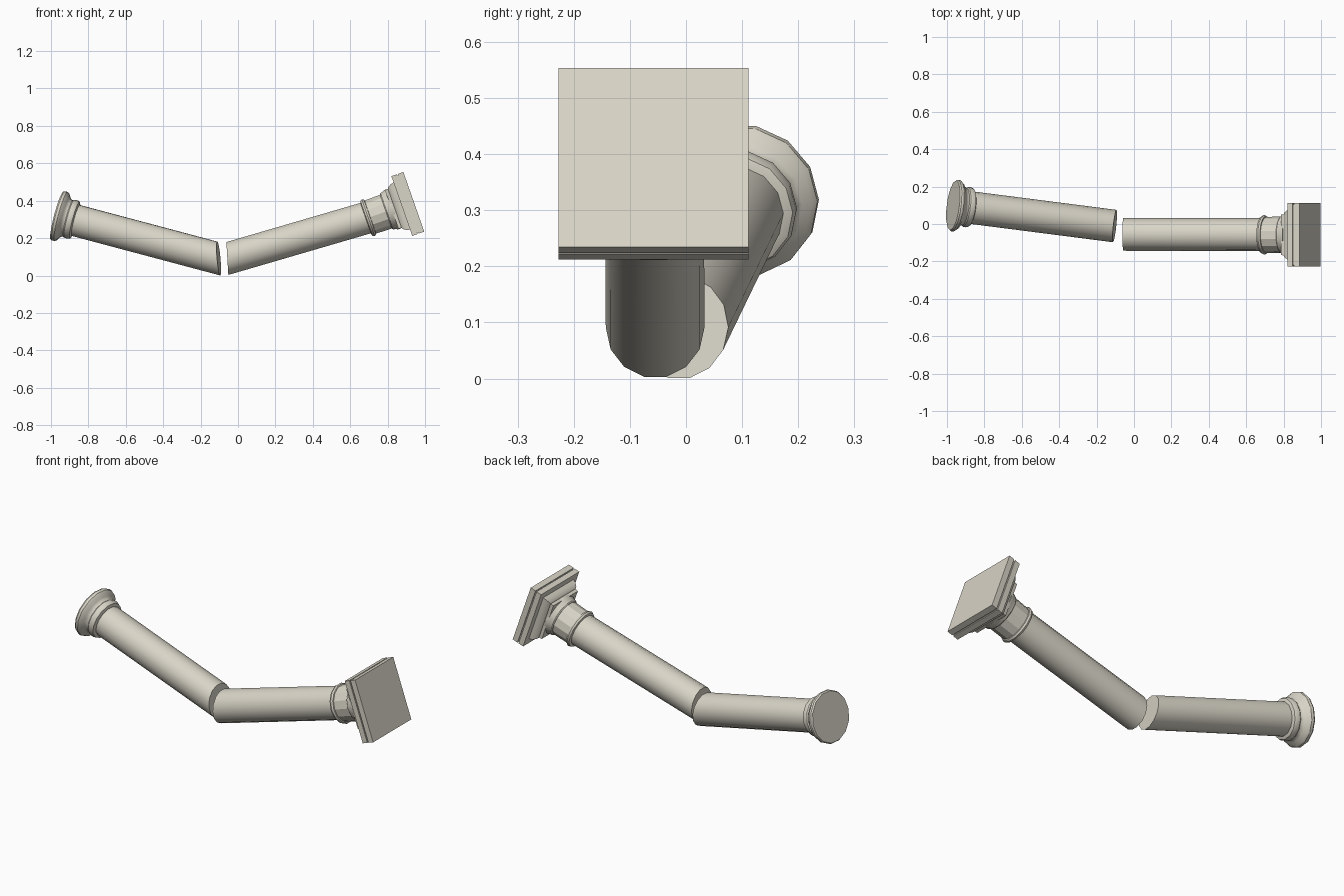
import bpy, bmesh, math
from mathutils import Vector, Matrix

if "Cube" in bpy.data.objects:
    bpy.data.objects.remove(bpy.data.objects["Cube"])

stone = bpy.data.materials.new("warm_stone")
stone.diffuse_color = (0.69, 0.66, 0.57, 1)
stone.use_nodes = True
stone.node_tree.nodes["Principled BSDF"].inputs["Base Color"].default_value = stone.diffuse_color
SIDES = 14


def frame(origin, axis):
    """Local z runs along the column axis, local x stays horizontal."""
    z = Vector(axis).normalized()
    x = Vector((0, 0, 1)).cross(z).normalized()
    y = z.cross(x)
    m = Matrix((x, y, z)).transposed().to_4x4()
    m.translation = Vector(origin)
    return m


def finish(bm, name, mat):
    bmesh.ops.transform(bm, matrix=mat, verts=bm.verts)
    bmesh.ops.recalc_face_normals(bm, faces=bm.faces)
    me = bpy.data.meshes.new(name)
    bm.to_mesh(me)
    bm.free()
    me.materials.append(stone)
    ob = bpy.data.objects.new(name, me)
    bpy.context.collection.objects.link(ob)
    bpy.ops.object.select_all(action='DESELECT')
    ob.select_set(True)
    bpy.context.view_layer.objects.active = ob
    bpy.ops.object.shade_smooth_by_angle(angle=math.radians(32))
    return ob


def loft(bm, profile, sides, phase=0.0):
    """Capped stack of rings from (height, radius) pairs."""
    rings = []
    for t, r in profile:
        rings.append([bm.verts.new((r * math.cos(phase + math.tau * i / sides),
                                    r * math.sin(phase + math.tau * i / sides), t))
                      for i in range(sides)])
    bands = []
    for a, b in zip(rings, rings[1:]):
        bands.append([bm.faces.new((a[i], a[(i + 1) % sides], b[(i + 1) % sides], b[i]))
                      for i in range(sides)])
    bm.faces.new(rings[0][::-1])
    bm.faces.new(rings[-1])
    return bands


def turned(name, mat, profile):
    bm = bmesh.new()
    loft(bm, profile, SIDES)
    return finish(bm, name, mat)


def square(name, mat, profile):
    """Square stack; profile gives (height, half width)."""
    bm = bmesh.new()
    loft(bm, [(t, h * math.sqrt(2)) for t, h in profile], 4, math.pi / 4)
    return finish(bm, name, mat)


def broken_shaft(name, mat, t0, t1, radius, cut_point, cut_normal):
    """Shaft trimmed by the break plane; the side the normal points to is removed."""
    bm = bmesh.new()
    loft(bm, [(t0, radius), (t1, radius)], SIDES)
    inv = mat.inverted()
    res = bmesh.ops.bisect_plane(bm, geom=bm.verts[:] + bm.edges[:] + bm.faces[:],
                                 plane_co=inv @ Vector(cut_point),
                                 plane_no=inv.to_3x3() @ Vector(cut_normal),
                                 clear_outer=True)
    edges = [e for e in res['geom_cut'] if isinstance(e, bmesh.types.BMEdge)]
    bmesh.ops.holes_fill(bm, edges=edges, sides=0)
    return finish(bm, name, mat)


# Lower half of the column: round base and shaft
low_end = Vector((-0.967, 0.1, 0.321))
low_break = Vector((-0.103, -0.011, 0.091))
low = frame(low_end, low_break - low_end)
turned("round_base", low, [(0, .134), (.008, .139), (.022, .138), (.032, .13), (.042, .113),
                           (.052, .104), (.062, .102), (.068, .107), (.085, .108),
                           (.098, .103), (.104, .088)])
broken_shaft("lower_shaft", low, 0.09, 1.0, 0.087, low_break, (1, -.11, .09))

# Upper half of the column: shaft
up_break = Vector((-0.057, -0.055, 0.091))
up_end = Vector((0.71, -0.056, 0.315))
up = frame(up_break, up_end - up_break)
broken_shaft("upper_shaft", up, -0.1, 0.81, 0.088, up_break, (-1, 0, -.06))

# Capital, measured back from the outer face of the slab
tilt = math.radians(19.3)
cap = frame((0.94, -0.058, 0.394), (math.cos(tilt), 0, math.sin(tilt)))
turned("neck_ring", cap, [(-.272, .092), (-.268, .102), (-.258, .106), (-.248, .102), (-.245, .09)])

# Neck with recessed panels
bm = bmesh.new()
bands = loft(bm, [(-.25, .096), (-.155, .098)], SIDES)
bmesh.ops.inset_individual(bm, faces=bands[0], thickness=.008, depth=-.005)
finish(bm, "panelled_neck", cap)

turned("round_cushion", cap, [(-.158, .1), (-.152, .106), (-.14, .108), (-.128, .114), (-.115, .116)])
square("square_step", cap, [(-.125, .108), (-.108, .11), (-.104, .118), (-.085, .13), (-.06, .135)])
square("abacus_slab", cap, [(-.068, .169), (-.038, .169), (-.038, .162), (-.031, .162),
                            (-.031, .169), (0, .169)])
